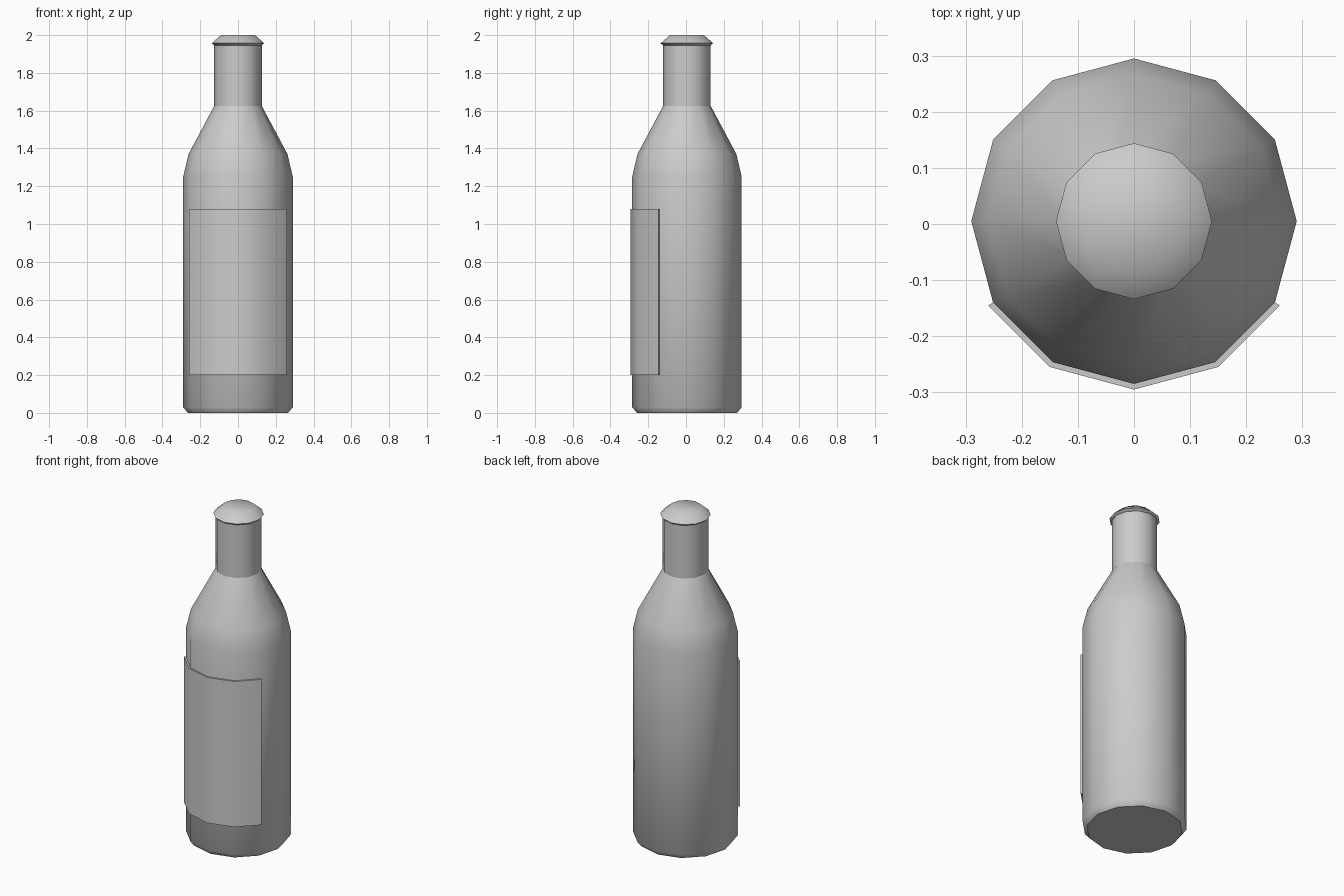
import bpy, bmesh, math

if "Cube" in bpy.data.objects:
    bpy.data.objects.remove(bpy.data.objects["Cube"])

SIDES = 12
CY = 0.005  # bottle axis, nudged back so bottle plus label is centred


def ring_point(r, i, z):
    a = i * math.tau / SIDES
    return (r * math.cos(a), CY + r * math.sin(a), z)


def finish(name, bm, angle):
    bmesh.ops.recalc_face_normals(bm, faces=bm.faces)
    me = bpy.data.meshes.new(name)
    bm.to_mesh(me)
    bm.free()
    ob = bpy.data.objects.new(name, me)
    bpy.context.collection.objects.link(ob)
    bpy.ops.object.select_all(action='DESELECT')
    ob.select_set(True)
    bpy.context.view_layer.objects.active = ob
    bpy.ops.object.shade_smooth_by_angle(angle=math.radians(angle))
    return ob


def lathe(name, profile, angle=50):
    """Closed 12-sided solid from (radius, height) points."""
    bm = bmesh.new()
    rings = [[bm.verts.new(ring_point(r, i, z)) for i in range(SIDES)]
             for r, z in profile]
    for a, b in zip(rings, rings[1:]):
        for i in range(SIDES):
            j = (i + 1) % SIDES
            bm.faces.new((a[i], a[j], b[j], b[i]))
    bm.faces.new(rings[0][::-1])
    bm.faces.new(rings[-1])
    return finish(name, bm, angle)


# Body with chamfered base and tapered shoulder
lathe("bottle_body", [(0.265, 0), (0.29, 0.03), (0.29, 1.25),
                      (0.262, 1.37), (0.126, 1.625)])

# Straight neck
lathe("bottle_neck", [(0.126, 1.625), (0.126, 1.95)])

# Overhanging cap with a softly shaded top
lathe("bottle_cap", [(0.126, 1.945), (0.139, 1.957), (0.09, 2.0)])

# Label: thin shell wrapped around the four front facets
bm = bmesh.new()
columns = []
for i in range(7, 12):
    columns.append([bm.verts.new(ring_point(r, i, z))
                    for r, z in ((0.29, 0.2), (0.30, 0.2),
                                 (0.30, 1.08), (0.29, 1.08))])
for a, b in zip(columns, columns[1:]):
    for k in range(4):
        n = (k + 1) % 4
        bm.faces.new((a[k], a[n], b[n], b[k]))
bm.faces.new(columns[0])
bm.faces.new(columns[-1][::-1])
finish("label", bm, 50)
